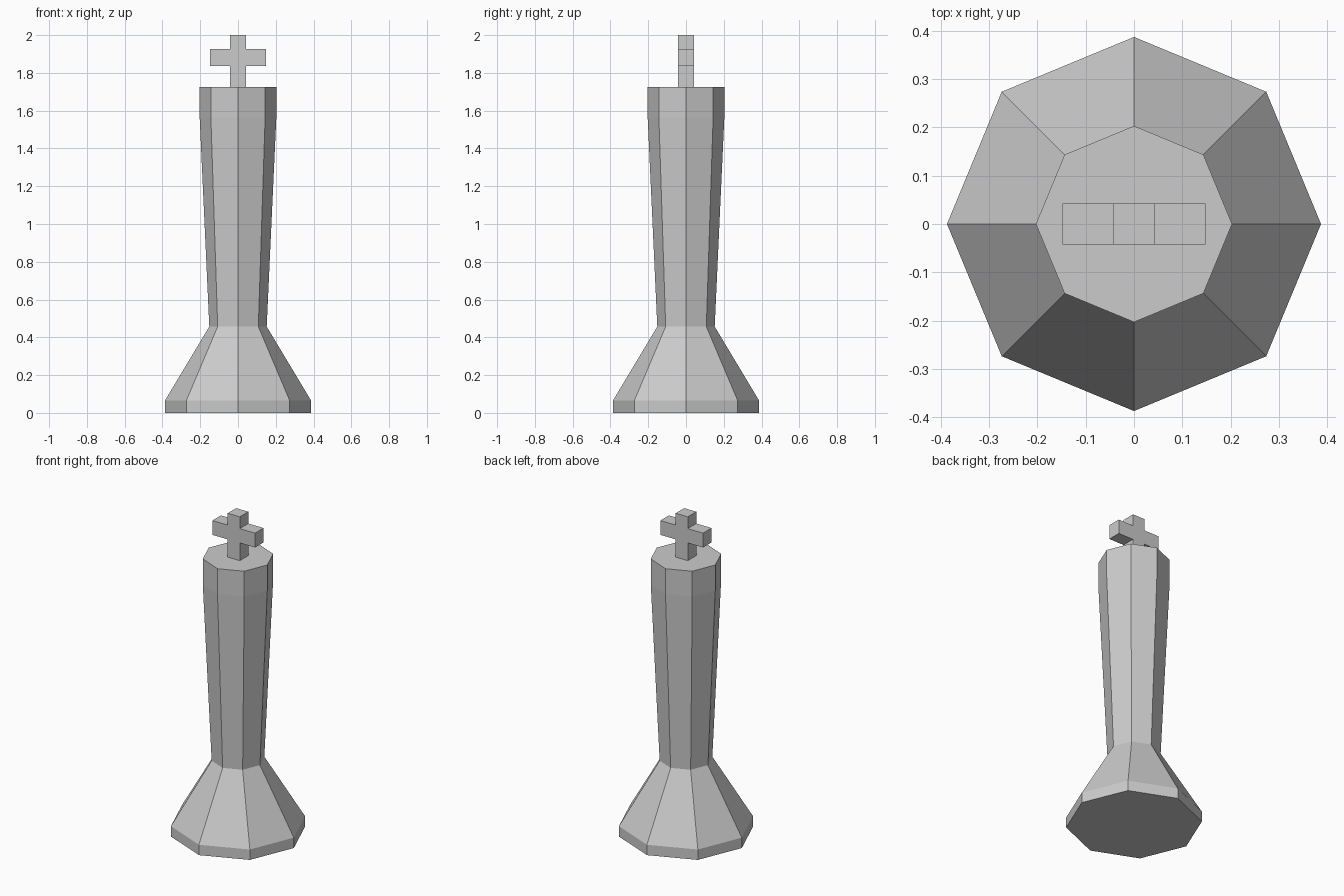
import bpy, bmesh
from math import cos, sin, tau

if "Cube" in bpy.data.objects:
    bpy.data.objects.remove(bpy.data.objects["Cube"])

SIDES = 8


def make_object(name, bm):
    bmesh.ops.recalc_face_normals(bm, faces=bm.faces)
    mesh = bpy.data.meshes.new(name)
    bm.to_mesh(mesh)
    bm.free()
    obj = bpy.data.objects.new(name, mesh)
    bpy.context.collection.objects.link(obj)
    return obj


def lathe(name, profile):
    """Faceted closed solid from (radius, height) pairs."""
    bm = bmesh.new()
    rings = [[bm.verts.new((r * cos(tau * i / SIDES), r * sin(tau * i / SIDES), z))
              for i in range(SIDES)] for r, z in profile]
    for low, high in zip(rings, rings[1:]):
        for i in range(SIDES):
            j = (i + 1) % SIDES
            bm.faces.new((low[i], low[j], high[j], high[i]))
    bm.faces.new(rings[0][::-1])
    bm.faces.new(rings[-1])
    return make_object(name, bm)


def extrude_outline(name, outline, half_depth):
    """Solid from an (x, z) outline, centred on y = 0."""
    bm = bmesh.new()
    face = bm.faces.new([bm.verts.new((x, -half_depth, z)) for x, z in outline])
    result = bmesh.ops.extrude_face_region(bm, geom=[face], use_keep_orig=True)
    moved = [v for v in result["geom"] if isinstance(v, bmesh.types.BMVert)]
    bmesh.ops.translate(bm, verts=moved, vec=(0, 2 * half_depth, 0))
    return make_object(name, bm)


# Octagonal body: foot, flared base, widening shaft and straight collar
lathe("body", [(0.387, 0), (0.387, 0.065), (0.152, 0.457),
               (0.203, 1.565), (0.203, 1.725)])

# Cross on top, one half of the outline mirrored in x
post, arm = 0.042, 0.148
right = [(post, 1.725), (post, 1.836), (arm, 1.836),
         (arm, 1.926), (post, 1.926), (post, 2.0)]
left = [(-x, z) for x, z in reversed(right)]
extrude_outline("top_cross", right + left, post)
